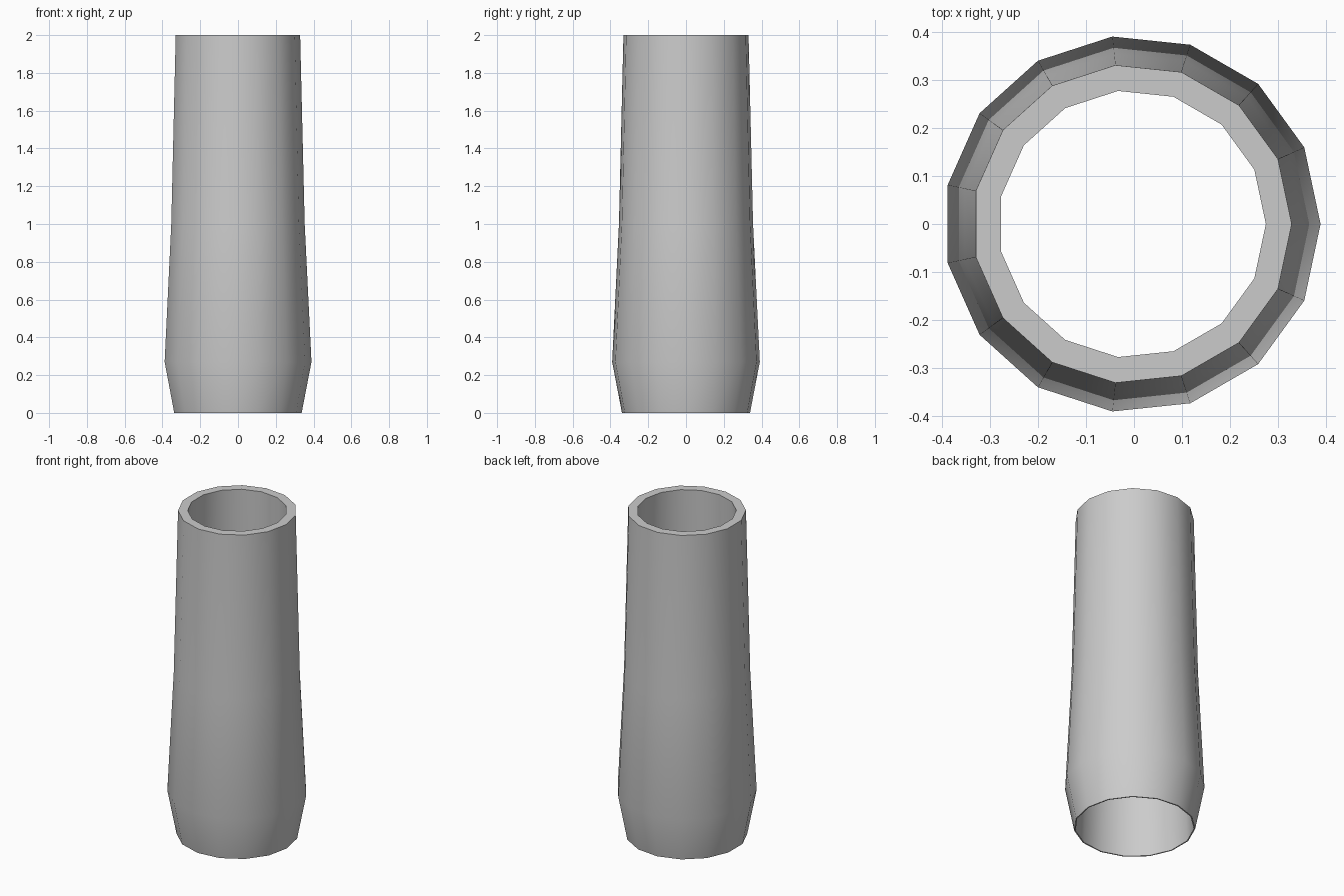
import bpy, bmesh, math

if "Cube" in bpy.data.objects:
    bpy.data.objects.remove(bpy.data.objects["Cube"])

SIDES = 15
# closed wall section (radius, z): outer side going up, then inner side going down
PROFILE = [(0.341, 0.0), (0.393, 0.27), (0.357, 1.0), (0.333, 2.0),
           (0.279, 2.0), (0.302, 1.0), (0.334, 0.0)]

# tapered open sleeve
bm = bmesh.new()
rings = []
for r, z in PROFILE:
    rings.append([bm.verts.new((r * math.cos(2 * math.pi * i / SIDES) - 0.004,
                                r * math.sin(2 * math.pi * i / SIDES), z))
                  for i in range(SIDES)])
for k, a in enumerate(rings):
    b = rings[(k + 1) % len(rings)]
    for i in range(SIDES):
        j = (i + 1) % SIDES
        bm.faces.new((a[i], a[j], b[j], b[i]))
bmesh.ops.recalc_face_normals(bm, faces=bm.faces)
mesh = bpy.data.meshes.new("tapered_sleeve")
bm.to_mesh(mesh)
bm.free()
sleeve = bpy.data.objects.new("tapered_sleeve", mesh)
bpy.context.collection.objects.link(sleeve)

# smooth sides, crisp rims
bpy.context.view_layer.objects.active = sleeve
sleeve.select_set(True)
bpy.ops.object.shade_smooth_by_angle(angle=math.radians(40))
